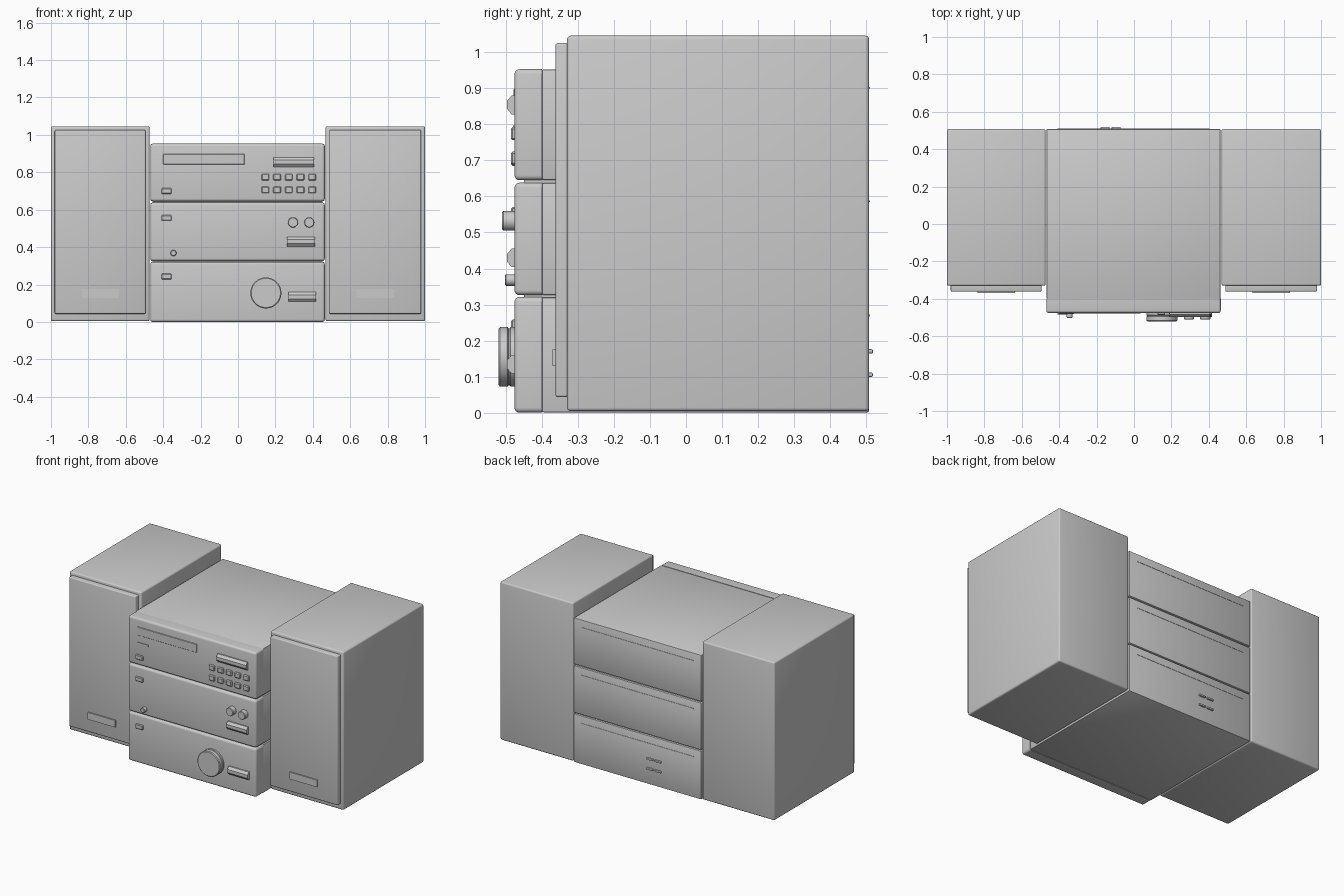
import bpy
import bmesh
import math
from mathutils import Matrix

if "Cube" in bpy.data.objects:
    bpy.data.objects.remove(bpy.data.objects["Cube"])

grey = bpy.data.materials.new("plain grey")
grey.diffuse_color = (0.6, 0.6, 0.6, 1)
grey.use_nodes = True
grey.node_tree.nodes["Principled BSDF"].inputs["Base Color"].default_value = grey.diffuse_color


def finish(name, bm, smooth=True):
    bmesh.ops.recalc_face_normals(bm, faces=bm.faces[:])
    mesh = bpy.data.meshes.new(name)
    bm.to_mesh(mesh)
    bm.free()
    mesh.materials.append(grey)
    obj = bpy.data.objects.new(name, mesh)
    bpy.context.collection.objects.link(obj)
    if smooth:
        bpy.ops.object.select_all(action='DESELECT')
        obj.select_set(True)
        bpy.context.view_layer.objects.active = obj
        bpy.ops.object.shade_smooth_by_angle(angle=math.radians(35))
    return obj


def box(name, x, y, z, bevel=0.0, segments=3, front_only=False):
    """Box from (min, max) ranges; front_only leaves the back edges sharp."""
    bm = bmesh.new()
    bmesh.ops.create_cube(bm, size=1)
    for v in bm.verts:
        v.co = [(r[0] + r[1]) / 2 + c * (r[1] - r[0]) for r, c in zip((x, y, z), v.co)]
    if bevel:
        back = y[1] - 1e-5
        edges = [e for e in bm.edges
                 if not (front_only and all(v.co.y > back for v in e.verts))]
        bmesh.ops.bevel(bm, geom=edges, offset=bevel, segments=segments,
                        profile=0.5, affect='EDGES')
    return finish(name, bm)


def knob(name, x, z, profile, sides=32):
    """Turned part along y; profile is (radius, y) from panel to tip."""
    bm = bmesh.new()
    rings = [[bm.verts.new((x + r * math.cos(2 * math.pi * i / sides), y,
                            z + r * math.sin(2 * math.pi * i / sides)))
              for i in range(sides)] for r, y in profile]
    for a, b in zip(rings, rings[1:]):
        for i in range(sides):
            j = (i + 1) % sides
            bm.faces.new((a[i], a[j], b[j], b[i]))
    bm.faces.new(rings[0])
    bm.faces.new(rings[-1])
    return finish(name, bm)


def bar(name, x, z):
    """Long push button with a chamfered section."""
    h = z[1] - z[0]
    section = [(-0.47, z[0]), (-0.484, z[0]), (-0.497, z[0] + 0.3 * h),
               (-0.497, z[1] - 0.3 * h), (-0.484, z[1]), (-0.47, z[1])]
    bm = bmesh.new()
    ends = [[bm.verts.new((px, y, pz)) for y, pz in section] for px in x]
    for e in ends:
        bm.faces.new(e)
    n = len(section)
    for i in range(n):
        j = (i + 1) % n
        bm.faces.new((ends[0][i], ends[0][j], ends[1][j], ends[1][i]))
    return finish(name, bm, smooth=False)


# Speakers: cabinet, raised grille and badge plate
for side, x0, x1 in (("left", -1.0, -0.473), ("right", 0.468, 1.0)):
    box(side + "_cabinet", (x0, x1), (-0.33, 0.508), (0.004, 1.046), 0.01)
    gx = (x0 + 0.02, x1 - 0.021)
    box(side + "_grille", gx, (-0.362, -0.325), (0.043, 1.026), 0.007, 3, True)
    mid = (gx[0] + gx[1]) / 2
    box(side + "_badge", (mid - 0.1, mid + 0.1), (-0.37, -0.36), (0.129, 0.175))

# Three stacked units: body, rounded front panel and rear seam strip
UX = (-0.469, 0.464)
for name, z0, z1 in (("amplifier", 0.0, 0.321), ("tape_deck", 0.326, 0.638),
                     ("disc_player", 0.645, 0.953)):
    box(name + "_body", (UX[0] + 0.002, UX[1] - 0.002), (-0.4, 0.508),
        (z0 + 0.001, z1 - 0.001), 0.005, 2)
    box(name + "_front", UX, (-0.476, -0.399), (z0, z1), 0.014, 4, True)
    box(name + "_rear_strip", (UX[0] + 0.06, UX[1] - 0.06), (0.505, 0.51),
        (z1 - 0.054, z1 - 0.049))

# Core joining the stacked units behind their seams
box("stack_core", (UX[0] + 0.012, UX[1] - 0.012), (-0.45, 0.495), (0.02, 0.93))

# Disc tray and small legend strip
box("disc_tray", (-0.4, 0.035), (-0.479, -0.47), (0.842, 0.898), 0.002, 1)
box("legend_strip", (-0.4, -0.32), (-0.48, -0.47), (0.785, 0.797))

# Power buttons, one on each unit
for i, z in enumerate((0.243, 0.556, 0.7)):
    box("power_button_%d" % i, (-0.41, -0.355), (-0.485, -0.47),
        (z - 0.015, z + 0.015), 0.004, 1, True)

# Keypad of two rows by five
for row, z in enumerate((0.706, 0.774)):
    for col in range(5):
        x = 0.146 + col * 0.0627
        box("key_%d_%d" % (row, col), (x - 0.021, x + 0.021), (-0.486, -0.47),
            (z - 0.018, z + 0.018), 0.005, 1, True)

# Long push buttons
bar("disc_button", (0.19, 0.406), (0.828, 0.88))
bar("tape_button", (0.262, 0.411), (0.404, 0.455))
bar("amplifier_button", (0.27, 0.418), (0.108, 0.16))

# Tone knobs, headphone jack and volume knob
for i, x in enumerate((0.294, 0.381)):
    knob("tone_knob_%d" % i, x, 0.532,
         [(0.027, -0.47), (0.027, -0.507), (0.024, -0.51)], 24)
knob("headphone_jack", -0.345, 0.368,
     [(0.016, -0.47), (0.016, -0.499), (0.013, -0.502)], 16)
knob("volume_knob", 0.149, 0.155,
     [(0.083, -0.47), (0.083, -0.487), (0.079, -0.489), (0.079, -0.493),
      (0.083, -0.495), (0.083, -0.516), (0.078, -0.52)], 48)

# Rear terminals
for row, z in enumerate((0.105, 0.17)):
    for col, x in enumerate((-0.154, -0.095)):
        box("terminal_%d_%d" % (row, col), (x - 0.024, x + 0.024), (0.5, 0.519),
            (z - 0.006, z + 0.006), 0.004, 2)
